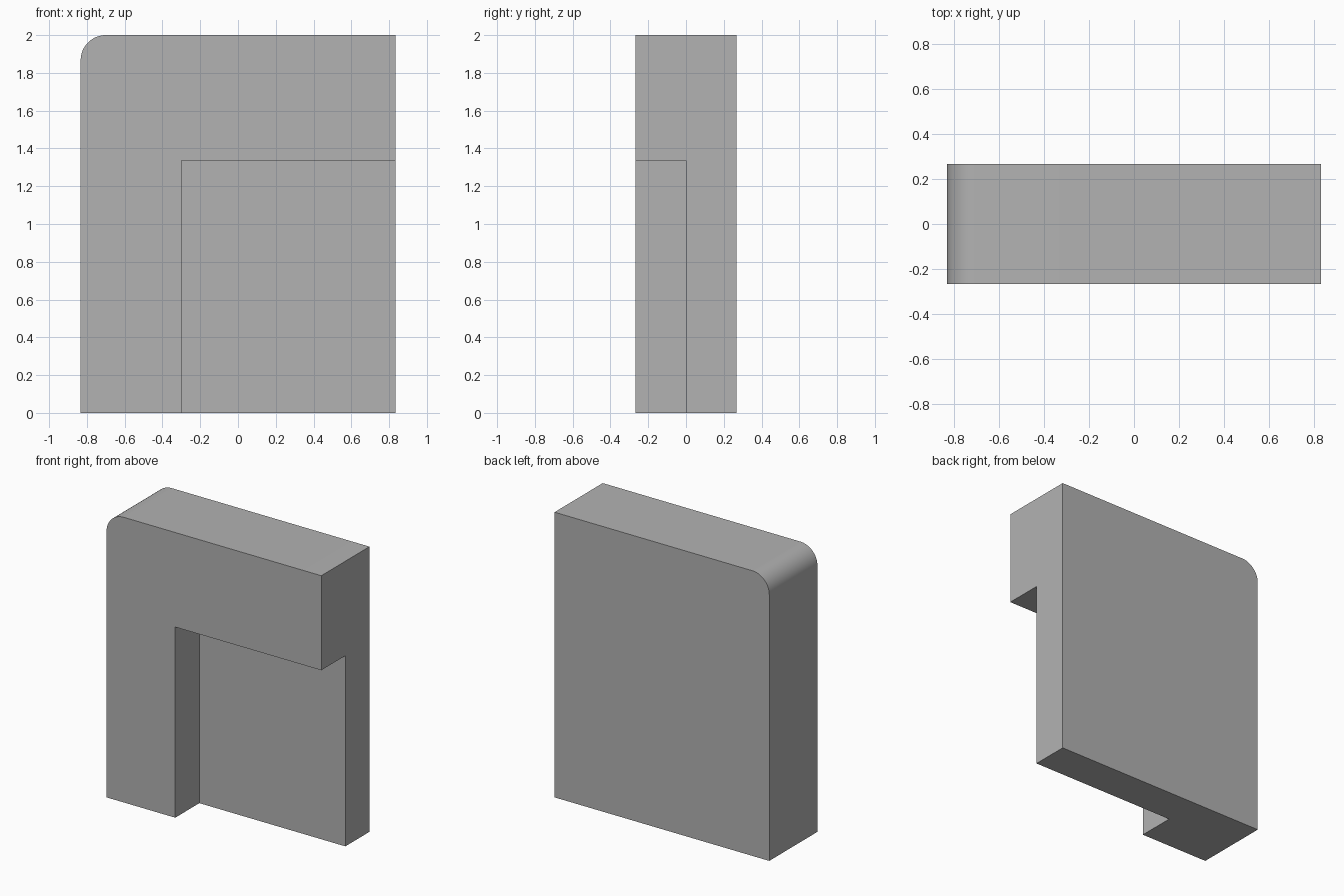
import bpy, bmesh, math

if "Cube" in bpy.data.objects:
    bpy.data.objects.remove(bpy.data.objects["Cube"])

W, D, H = 0.833, 0.267, 2.0      # half width, half depth, height
R = 0.133                        # rounded corner radius
NOTCH_X, NOTCH_Z = -0.30, 1.337  # recess left side and top

grey = bpy.data.materials.new("plain grey")
grey.diffuse_color = (0.448, 0.448, 0.448, 1)
grey.use_nodes = True
grey.node_tree.nodes["Principled BSDF"].inputs["Base Color"].default_value = grey.diffuse_color


def extrude_profile(name, points, y0, y1):
    """Solid from an x-z outline, extruded from y0 to y1."""
    bm = bmesh.new()
    face = bm.faces.new([bm.verts.new((x, y0, z)) for x, z in points])
    out = bmesh.ops.extrude_face_region(bm, geom=[face])
    verts = [g for g in out["geom"] if isinstance(g, bmesh.types.BMVert)]
    bmesh.ops.translate(bm, verts=verts, vec=(0, y1 - y0, 0))
    bmesh.ops.recalc_face_normals(bm, faces=bm.faces)
    mesh = bpy.data.meshes.new(name)
    bm.to_mesh(mesh)
    bm.free()
    mesh.materials.append(grey)
    obj = bpy.data.objects.new(name, mesh)
    bpy.context.collection.objects.link(obj)
    return obj


# Thick slab with one rounded top corner
steps = 16
arc = [(-W + R - R * math.sin(a), H - R + R * math.cos(a))
       for a in (math.pi / 2 * i / steps for i in range(steps + 1))]
slab = extrude_profile("slab", [(-W, 0), (W, 0), (W, H)] + arc, -D, D)

# Recess in the lower right of the front half
cutter = extrude_profile("recess_cutter",
                         [(NOTCH_X, -0.2), (W + 0.2, -0.2),
                          (W + 0.2, NOTCH_Z), (NOTCH_X, NOTCH_Z)], -D - 0.2, 0)
cut = slab.modifiers.new("recess", 'BOOLEAN')
cut.operation = 'DIFFERENCE'
cut.solver = 'EXACT'
cut.object = cutter

# Apply the cut, remove the cutter and smooth the rounded corner
bpy.context.view_layer.objects.active = slab
slab.select_set(True)
bpy.ops.object.modifier_apply(modifier=cut.name)
bpy.data.objects.remove(cutter)
bpy.ops.object.shade_smooth_by_angle(angle=math.radians(30))
